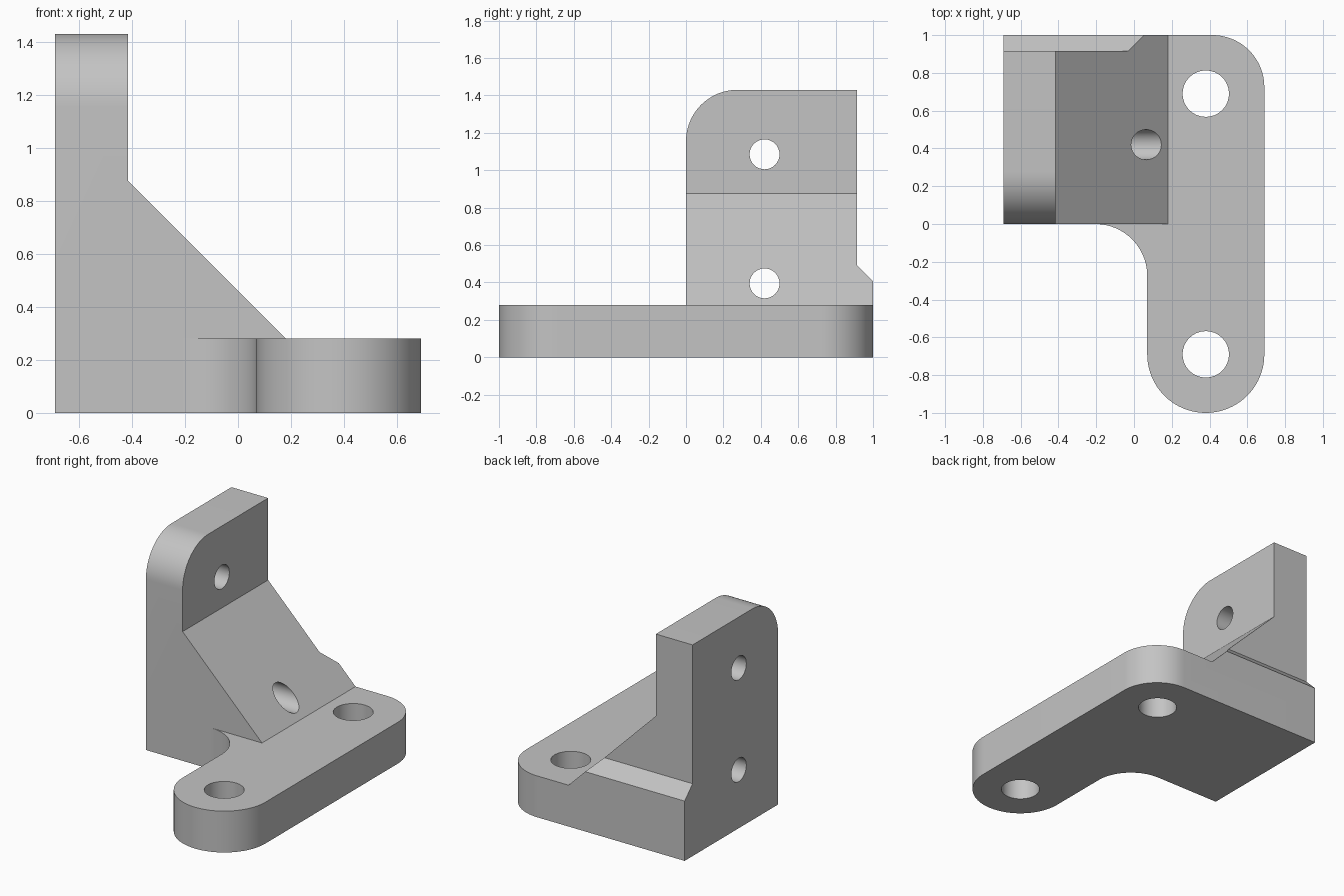
import bpy, bmesh
from math import sin, cos, radians
from mathutils import Vector

cube = bpy.data.objects.get("Cube")
if cube:
    bpy.data.objects.remove(cube, do_unlink=True)

grey = bpy.data.materials.new("light grey")
grey.use_nodes = True
colour = (0.55, 0.55, 0.55, 1)
grey.diffuse_color = colour
grey.node_tree.nodes["Principled BSDF"].inputs["Base Color"].default_value = colour


def arc(cx, cy, r, start, end, steps=20):
    angles = [radians(start + (end - start) * i / steps) for i in range(steps + 1)]
    return [(cx + r * cos(a), cy + r * sin(a)) for a in angles]


def prism(name, outline, axis, low, high):
    """Extrude a closed outline along x, y or z."""
    place = {"x": lambda u, v, w: (w, u, v),
             "y": lambda u, v, w: (u, w, v),
             "z": lambda u, v, w: (u, v, w)}[axis]
    bm = bmesh.new()
    face = bm.faces.new([bm.verts.new(place(u, v, low)) for u, v in outline])
    moved = bmesh.ops.extrude_face_region(bm, geom=[face])["geom"]
    step = Vector(place(0, 0, high - low))
    bmesh.ops.translate(bm, verts=[g for g in moved if isinstance(g, bmesh.types.BMVert)], vec=step)
    bmesh.ops.recalc_face_normals(bm, faces=bm.faces)
    mesh = bpy.data.meshes.new(name)
    bm.to_mesh(mesh)
    bm.free()
    mesh.materials.append(grey)
    obj = bpy.data.objects.new(name, mesh)
    bpy.context.collection.objects.link(obj)
    return obj


def combine(target, other, operation):
    """Apply a boolean and discard the second solid."""
    mod = target.modifiers.new(operation.lower(), "BOOLEAN")
    mod.operation, mod.object, mod.solver = operation, other, "EXACT"
    bpy.context.view_layer.objects.active = target
    bpy.ops.object.modifier_apply(modifier=mod.name)
    bpy.data.objects.remove(other, do_unlink=True)


# L-shaped base plate with rounded foot, inner fillet and rounded back corner
thick, side, fillet = 0.28, 0.69, 0.275
base_outline = (
    [(-side, 1), (-side, 0)]
    + arc(-0.205, -fillet, fillet, 90, 0)
    + arc(0.38, -0.69, 0.31, 180, 360, 40)
    + arc(side - fillet, 1 - fillet, fillet, 0, 90))
bracket = prism("angle_bracket", base_outline, "z", 0, thick)

# Upright with sloping brace, trimmed to its side outline
upright = prism("upright", [(-side, thick), (0.18, thick), (-0.415, 0.875),
                            (-0.415, 1.43), (-side, 1.43)], "y", 0, 1)
side_outline = ([(0, 0.1), (1, 0.1), (1, 0.405), (0.915, 0.49), (0.915, 1.5), (fillet, 1.5)]
                + arc(fillet, 1.43 - fillet, fillet, 90, 180)
                + [])
trim = prism("upright_trim", side_outline, "x", -1, 1)
combine(upright, trim, "INTERSECT")
# Level the top beside the rounded corner
combine(bracket, upright, "UNION")

# Bolt holes through the base and through the upright
for y in (-0.69, 0.69):
    combine(bracket, prism("base_hole", arc(0.38, y, 0.123, 0, 348.75, 31), "z", -0.1, 0.5), "DIFFERENCE")
for z in (0.395, 1.085):
    combine(bracket, prism("upright_hole", arc(0.42, z, 0.08, 0, 348.75, 31), "x", -1, 1), "DIFFERENCE")

# Merge coplanar faces and shade the curves smoothly
bm = bmesh.new()
bm.from_mesh(bracket.data)
bmesh.ops.remove_doubles(bm, verts=bm.verts, dist=0.0001)
bmesh.ops.dissolve_limit(bm, angle_limit=radians(0.5), verts=bm.verts, edges=bm.edges)
bm.to_mesh(bracket.data)
bm.free()
bpy.ops.object.select_all(action="DESELECT")
bracket.select_set(True)
bpy.context.view_layer.objects.active = bracket
bpy.ops.object.shade_smooth_by_angle(angle=radians(30))
